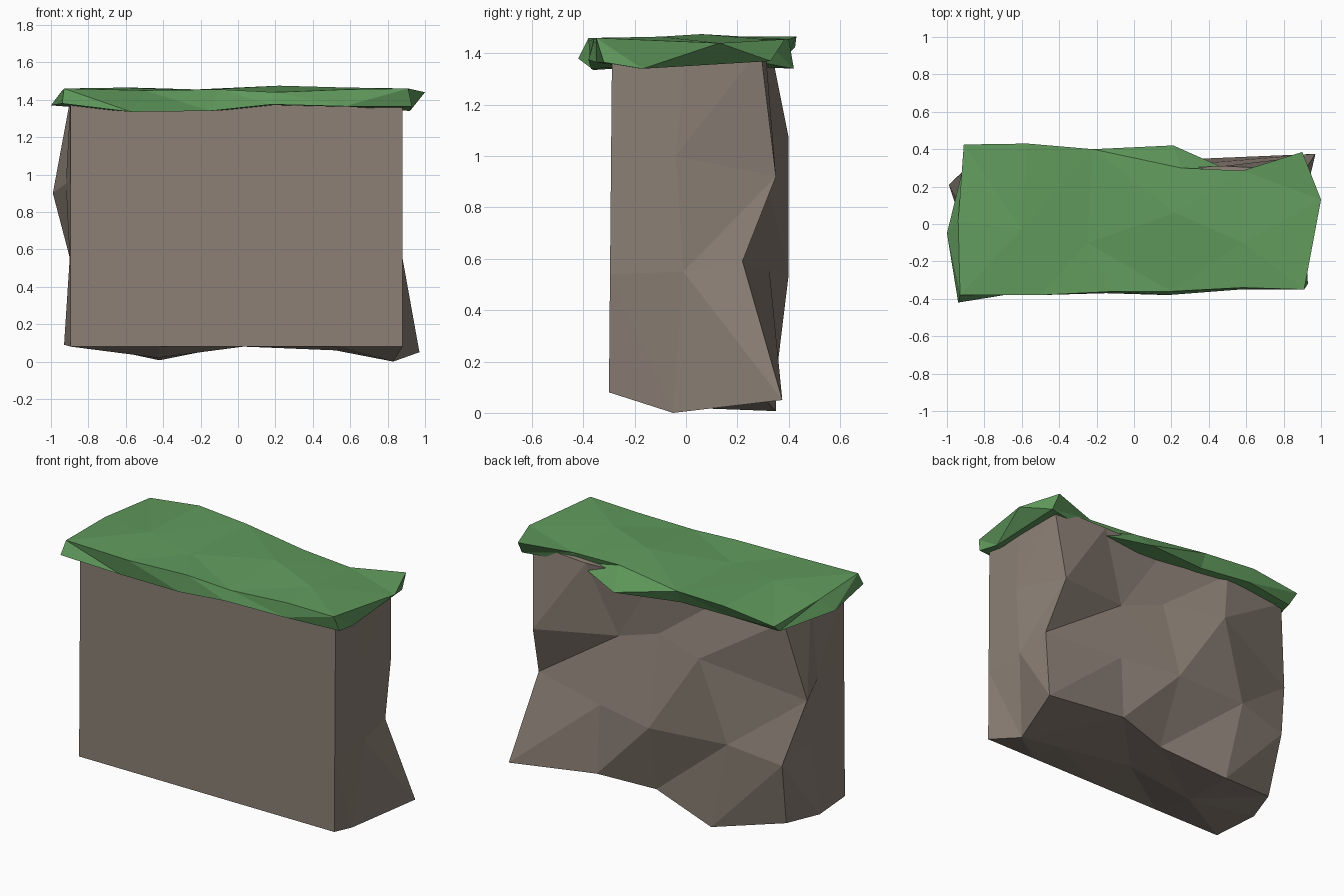
import bpy, bmesh


def material(name, color):
    m = bpy.data.materials.new(name)
    m.diffuse_color = color
    return m


def finish(bm, name, mat):
    bmesh.ops.recalc_face_normals(bm, faces=bm.faces)
    bmesh.ops.triangulate(bm, faces=bm.faces, quad_method='SHORT_EDGE')
    me = bpy.data.meshes.new(name)
    bm.to_mesh(me)
    bm.free()
    me.materials.append(mat)
    bpy.context.collection.objects.link(bpy.data.objects.new(name, me))


def bridge(bm, a, b, closed=False, cuts=None):
    """Join two rows; cuts gives each quad's diagonal: A rises forwards, B backwards."""
    n = len(a)
    for i in range(n if closed else n - 1):
        j = (i + 1) % n
        if not cuts:
            bm.faces.new((a[i], a[j], b[j], b[i]))
        elif cuts[i] == "A":
            bm.faces.new((a[i], a[j], b[j]))
            bm.faces.new((a[i], b[j], b[i]))
        else:
            bm.faces.new((a[i], a[j], b[i]))
            bm.faces.new((a[j], b[j], b[i]))


# Rock block: four stacked rings, flat front and craggy back
front_z = [0.08, 0.54, 0.97, 1.42]
front_x = [-0.895, -0.42, 0.03, 0.53, 0.88]
right_mid = [(0.83, -0.05, 0.0), (0.88, -0.01, 0.55), (0.88, -0.04, 1.0), (0.88, 0, 1.42)]
left_mid = [(-0.93, 0.0, 0.09), (-0.90, 0.03, 0.55), (-0.92, 0.0, 0.95), (-0.89, 0.03, 1.44)]
back = [  # right to left, bottom to top
    [(0.97, 0.375, 0.05), (0.375, 0.35, 0.13), (0.02, 0.265, 0.095), (-0.42, 0.35, 0.007), (-0.855, 0.225, 0.10)],
    [(0.87, 0.22, 0.59), (0.37, 0.325, 0.555), (-0.02, 0.40, 0.54), (-0.54, 0.36, 0.56), (-0.885, 0.31, 0.50)],
    [(0.82, 0.35, 0.92), (0.30, 0.24, 0.975), (0.0, 0.27, 1.08), (-0.37, 0.40, 1.07), (-0.99, 0.21, 0.90)],
    [(0.86, 0.29, 1.42), (0.48, 0.31, 1.41), (0.02, 0.29, 1.42), (-0.45, 0.33, 1.42), (-0.89, 0.30, 1.40)],
]
inner = [  # middle row under and over the block
    [(-0.43, 0.0, 0.02), (0.03, 0.0, 0.08), (0.52, -0.07, 0.06)],
    [(-0.42, 0.0, 1.43), (0.03, 0.0, 1.42), (0.53, 0.0, 1.43)],
]
cuts = ["AAAABBAAAABB", "AAAAAAABAAAA", "AAAAAAAAAAAA"]
bm = bmesh.new()
rings = []
for k in range(4):
    pts = [(x, -0.30 + 0.004 * k, front_z[k]) for x in front_x]
    pts += [right_mid[k]] + back[k] + [left_mid[k]]
    rings.append([bm.verts.new(p) for p in pts])
for k in range(3):
    bridge(bm, rings[k], rings[k + 1], closed=True, cuts=cuts[k])
for r, mid in zip((rings[0], rings[-1]), inner):
    row = [r[11]] + [bm.verts.new(p) for p in mid] + [r[5]]
    bridge(bm, r[:5], row)
    bridge(bm, row, r[10:5:-1])
finish(bm, "rock_block", material("rock", (0.26, 0.215, 0.18, 1)))

# Grass cap: jagged upper surface with a tucked lower rim
upper = [
    [(-0.93, -0.38, 1.46), (-0.50, -0.38, 1.45), (-0.10, -0.36, 1.455), (0.20, -0.36, 1.44), (0.58, -0.34, 1.455), (0.91, -0.35, 1.46)],
    [(-0.94, 0.02, 1.45), (-0.60, -0.03, 1.465), (-0.25, -0.10, 1.45), (0.22, 0.06, 1.475), (0.58, -0.10, 1.465), (1.0, 0.13, 1.44)],
    [(-0.91, 0.425, 1.425), (-0.57, 0.43, 1.465), (-0.22, 0.40, 1.455), (0.25, 0.30, 1.455), (0.58, 0.285, 1.44), (0.90, 0.385, 1.455)],
]
rim = [
    [(-0.94, -0.42, 1.38), (-0.57, -0.36, 1.335), (-0.15, -0.37, 1.34), (0.18, -0.38, 1.375), (0.57, -0.35, 1.365), (0.93, -0.32, 1.365)],
    [(-1.0, -0.05, 1.37), (-0.60, 0, 1.36), (-0.25, 0, 1.36), (0.22, 0, 1.36), (0.58, 0, 1.36), (0.92, -0.17, 1.34)],
    [(-0.90, 0.36, 1.37), (-0.57, 0.39, 1.39), (-0.22, 0.36, 1.37), (0.21, 0.42, 1.34), (0.57, 0.26, 1.37), (0.91, 0.33, 1.37)],
]
bm = bmesh.new()
loops = []
for sheet in (upper, rim):
    rows = [[bm.verts.new(p) for p in row] for row in sheet]
    for a, b in zip(rows, rows[1:]):
        bridge(bm, a, b)
    loops.append(rows[0] + [rows[1][-1]] + rows[2][::-1] + [rows[1][0]])
bridge(bm, loops[0], loops[1], closed=True)
finish(bm, "grass_cap", material("grass", (0.12, 0.33, 0.11, 1)))
